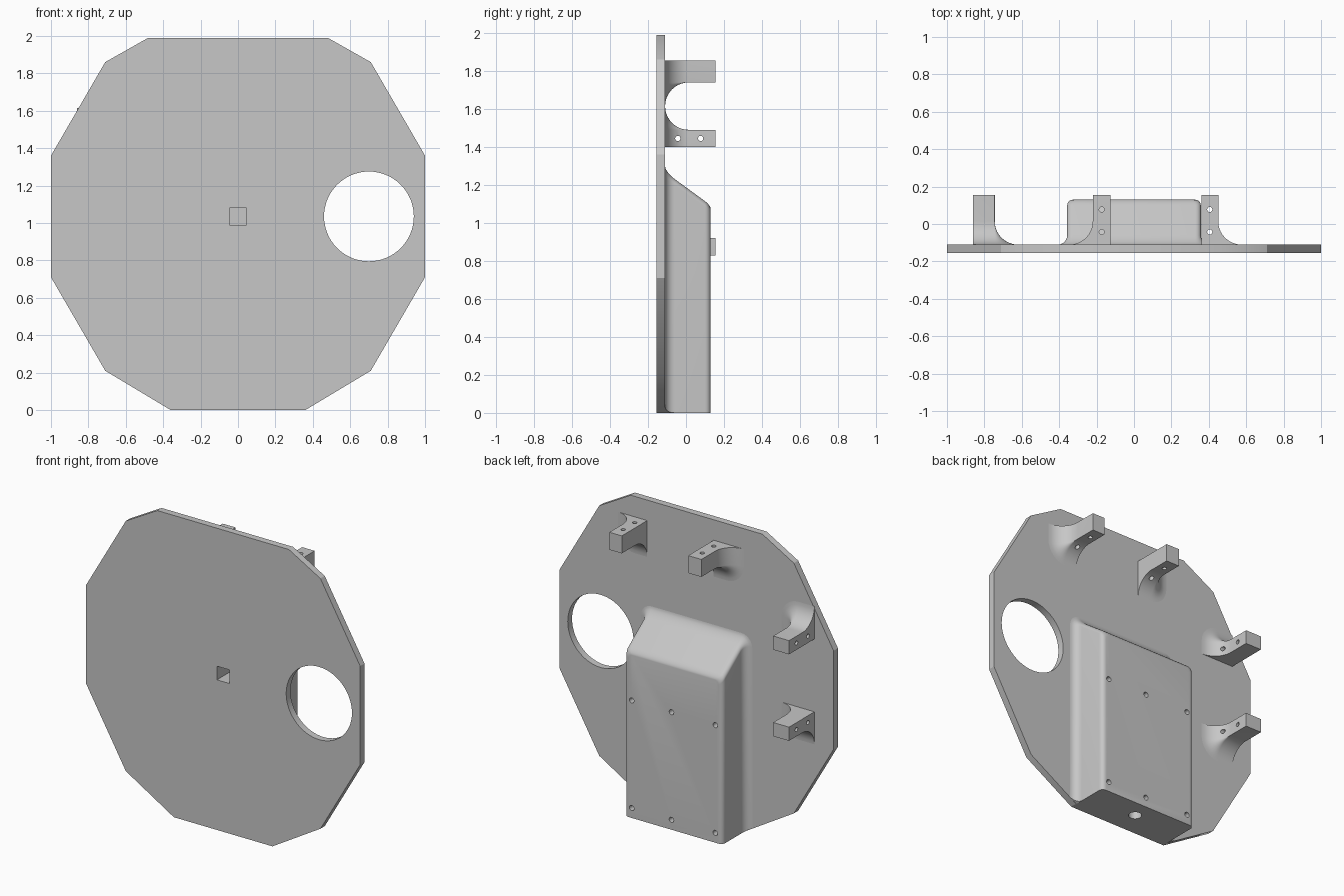
import bpy, bmesh, math
from mathutils import Matrix, Vector

if "Cube" in bpy.data.objects:
    bpy.data.objects.remove(bpy.data.objects["Cube"])

grey = bpy.data.materials.new("plain_grey")
grey.diffuse_color = (0.57, 0.57, 0.57, 1)
grey.use_nodes = True
grey.node_tree.nodes["Principled BSDF"].inputs["Base Color"].default_value = grey.diffuse_color

FRONT, FACE, BOX_BACK, ARM_END = -0.155, -0.11, 0.13, 0.155


def loft(name, layers):
    """Skin a stack of (y, [(x, z), ...]) sections and cap both ends."""
    bm = bmesh.new()
    rings = [[bm.verts.new((x, y, z)) for x, z in pts] for y, pts in layers]
    for a, b in zip(rings, rings[1:]):
        for i in range(len(a)):
            j = (i + 1) % len(a)
            bm.faces.new((a[i], a[j], b[j], b[i]))
    bm.faces.new(rings[0])
    bm.faces.new(rings[-1])
    bmesh.ops.recalc_face_normals(bm, faces=bm.faces)
    mesh = bpy.data.meshes.new(name)
    bm.to_mesh(mesh)
    bm.free()
    mesh.materials.append(grey)
    ob = bpy.data.objects.new(name, mesh)
    bpy.context.collection.objects.link(ob)
    return ob


def rod(bm, centre, axis, radius, length, sides=24):
    """Add a cylinder along an axis to a cutter mesh."""
    rot = Vector((0, 0, 1)).rotation_difference(Vector(axis)).to_matrix().to_4x4()
    bmesh.ops.create_cone(bm, cap_ends=True, segments=sides, radius1=radius, radius2=radius,
                          depth=length, matrix=Matrix.Translation(centre) @ rot)


def block(bm, centre, size):
    bmesh.ops.create_cube(bm, size=1, matrix=Matrix.Translation(centre) @ Matrix.Diagonal((*size, 1)))


def finish(ob, bm):
    """Subtract the cutter mesh, then smooth the rounded areas."""
    mesh = bpy.data.meshes.new("cutter")
    bm.to_mesh(mesh)
    bm.free()
    mesh.materials.append(grey)
    cutter = bpy.data.objects.new("cutter", mesh)
    cutter.hide_render = True
    bpy.context.collection.objects.link(cutter)
    bpy.ops.object.select_all(action='DESELECT')
    ob.select_set(True)
    bpy.context.view_layer.objects.active = ob
    mod = ob.modifiers.new("holes", 'BOOLEAN')
    mod.operation, mod.solver, mod.object = 'DIFFERENCE', 'EXACT', cutter
    bpy.ops.object.modifier_apply(modifier=mod.name)
    bpy.data.objects.remove(cutter)
    bpy.ops.object.shade_smooth_by_angle(angle=math.radians(30))


def fillet(r, steps):
    """Spread and height of a concave quarter round, base first."""
    for i in range(steps + 1):
        a = math.pi / 2 * i / steps
        yield r * (1 - math.sin(a)), r * (1 - math.cos(a))


# Twelve-sided plate with a round opening and a square socket
half = [(0.36, 0), (0.71, 0.21), (1, 0.71), (1, 1.36), (0.71, 1.86), (0.48, 1.99)]
outline = half + [(-x, z) for x, z in reversed(half)]
plate = loft("plate", [(FRONT, outline), (FACE, outline)])
bm = bmesh.new()
rod(bm, (0.70, -0.13, 1.035), (0, 1, 0), 0.24, 0.2, 64)
block(bm, (0, -0.13, 1.035), (0.09, 0.2, 0.09))
finish(plate, bm)


# Housing with sloped top, flared foot and rounded back rim
def housing_section(y, spread, inset):
    w = 0.357 + spread - inset
    top = 1.10 + (0.12 - y) * 0.73 + 0.6 * spread - inset * 0.6
    c = 0.03 + spread
    pts = [(0.357 - inset, 0), (w, 0.6 * spread + 0.0005)]
    for i in range(7):
        a = math.pi / 2 * i / 6
        pts.append((w - c + c * math.cos(a), top - c + c * math.sin(a)))
    return y, pts + [(-x, z) for x, z in reversed(pts)]


layers = [housing_section(FACE + d, e, 0) for e, d in fillet(0.05, 6)]
for i in range(6):
    b = math.pi / 2 * i / 5
    layers.append(housing_section(BOX_BACK - 0.03 * (1 - math.sin(b)), 0, 0.03 * (1 - math.cos(b))))
housing = loft("housing", layers)
bm = bmesh.new()
block(bm, (0, -0.06, 1.035), (0.09, 0.2, 0.09))
rod(bm, (0, 0.01, 0), (0, 0, 1), 0.04, 0.3)
for x in (-0.305, 0.015, 0.305):
    for z in (0.065, 0.775):
        rod(bm, (x, BOX_BACK, z), (0, 1, 0), 0.017, 0.12, 16)
finish(housing, bm)


# Mounting arms: block from corner q to corner p, flared outward past p
def arm(name, q, p, hole_axis):
    sx, sz = math.copysign(1, p[0] - q[0]), math.copysign(1, p[1] - q[1])
    layers = []
    for e, d in list(fillet(0.125, 10)) + [(0, ARM_END - FACE)]:
        e = max(e, 0.0005)
        pts = [q, (p[0] + sx * e, q[1])]
        for i in range(9):
            a = math.pi / 2 * i / 8
            pts.append((p[0] + sx * e * math.cos(a), p[1] + sz * e * math.sin(a)))
        layers.append((FACE + d, pts + [(q[0], p[1] + sz * e)]))
    ob = loft(name, layers)
    bm = bmesh.new()
    for y in (-0.043, 0.077):
        rod(bm, ((q[0] + p[0]) / 2, y, (q[1] + p[1]) / 2), hole_axis, 0.014, 0.6, 16)
    finish(ob, bm)


arm("top_arm_left", (-0.125, 1.855), (-0.22, 1.74), (0, 0, 1))
arm("top_arm_right", (0.36, 1.855), (0.45, 1.74), (0, 0, 1))
arm("side_arm_upper", (-0.86, 1.40), (-0.745, 1.49), (1, 0, 0))
arm("side_arm_lower", (-0.86, 0.92), (-0.745, 0.83), (1, 0, 0))
